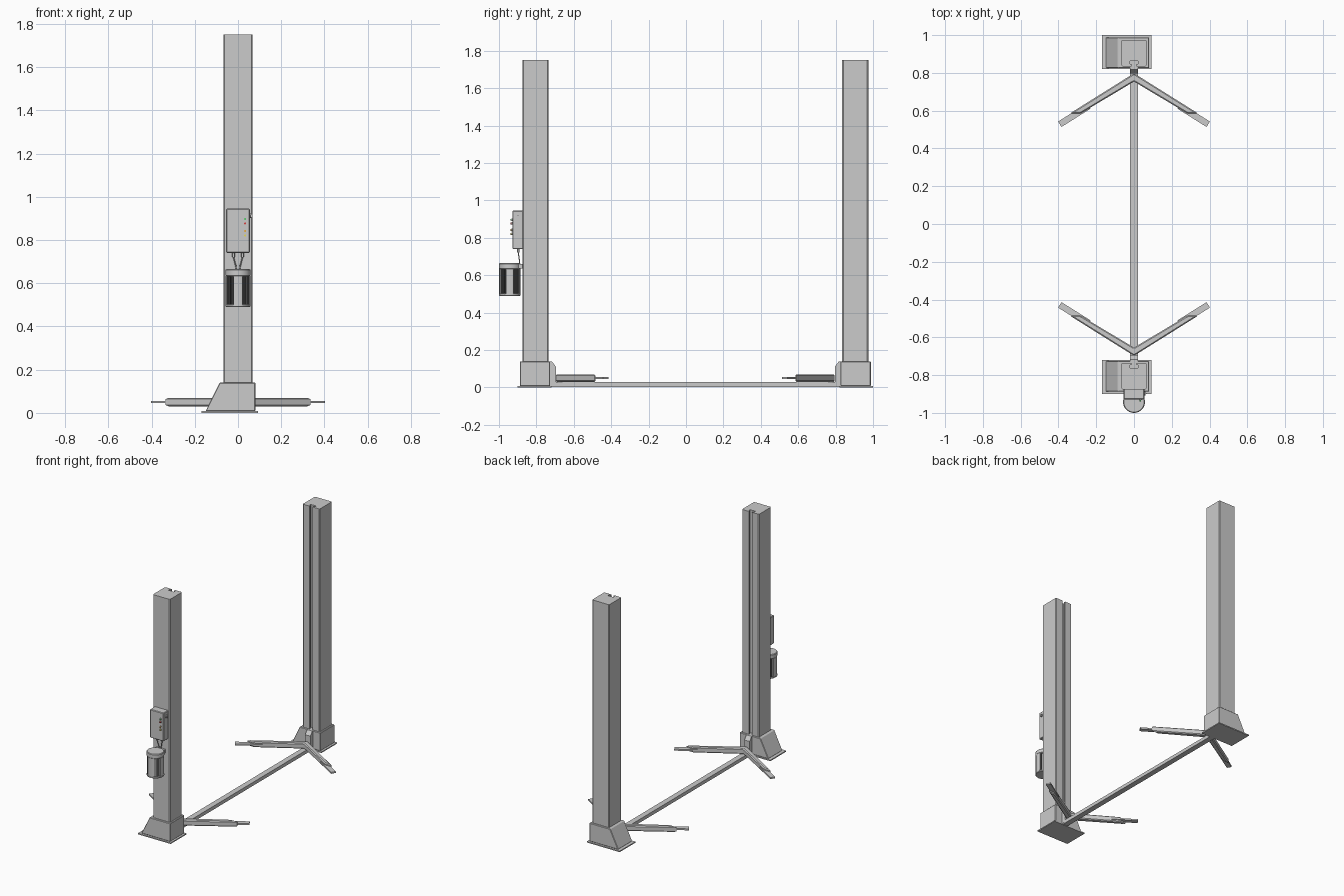
import bpy, bmesh, math
from mathutils import Vector

if "Cube" in bpy.data.objects:
    bpy.data.objects.remove(bpy.data.objects["Cube"])

MID = 0.05  # the two columns mirror about this y plane


def finish(name, bm, bevel=0, smooth=False, color=None):
    bmesh.ops.recalc_face_normals(bm, faces=bm.faces)
    me = bpy.data.meshes.new(name)
    bm.to_mesh(me)
    bm.free()
    ob = bpy.data.objects.new(name, me)
    bpy.context.collection.objects.link(ob)
    if bevel:
        b = ob.modifiers.new("bevel", 'BEVEL')
        b.width, b.segments = bevel, 1
    if smooth:
        bpy.context.view_layer.objects.active = ob
        ob.select_set(True)
        bpy.ops.object.shade_smooth_by_angle()
        ob.select_set(False)
    if color:
        mat = bpy.data.materials.new(name)
        mat.diffuse_color = color
        mat.use_nodes = True
        mat.node_tree.nodes["Principled BSDF"].inputs["Base Color"].default_value = mat.diffuse_color
        me.materials.append(mat)
    return ob


def loft(name, rings, **kw):
    bm = bmesh.new()
    loops = [[bm.verts.new(p) for p in r] for r in rings]
    n = len(loops[0])
    for a, b in zip(loops, loops[1:]):
        for i in range(n):
            bm.faces.new((a[i], a[(i + 1) % n], b[(i + 1) % n], b[i]))
    bm.faces.new(loops[0])
    bm.faces.new(loops[-1])
    return finish(name, bm, **kw)


def prism(name, pts, z0, z1, **kw):
    return loft(name, [[(x, y, z) for x, y in pts] for z in (z0, z1)], **kw)


def rect(x0, x1, y0, y1):
    return [(x0, y0), (x1, y0), (x1, y1), (x0, y1)]


def box(name, x0, x1, y0, y1, z0, z1, **kw):
    return prism(name, rect(x0, x1, y0, y1), z0, z1, **kw)


def rod(name, a, b, r, seg=16, **kw):
    a, b = Vector(a), Vector(b)
    q = (b - a).to_track_quat('Z', 'Y')
    ring = [q @ Vector((r * math.cos(t), r * math.sin(t), 0))
            for t in (2 * math.pi * i / seg for i in range(seg))]
    return loft(name, [[p + c for p in ring] for c in (a, b)], smooth=True, **kw)


for side, s in (("front", -1), ("back", 1)):
    Y = lambda d: MID + s * d

    # Column with T slot on the inner face
    half = [(0.012, .785), (.062, .785), (.068, .791), (.068, .919), (.062, .925)]
    half = [(.022, .812), (.022, .797), (.012, .797)] + half
    prof = half + [(-x, d) for x, d in reversed(half)]
    prism(side + "_column", [(x, Y(d)) for x, d in prof], 0.007, 1.75)

    # Floor plate and sloped foot shell
    box(side + "_floor_plate", -.17, .092, Y(.77), Y(.95), 0, .008)
    rings = [[(x, Y(d), z) for x, d in rect(x0, .08, .776, .938)]
             for x0, z in ((-.15, .008), (-.085, .14))]
    loft(side + "_foot_shell", rings, bevel=.003)

    # Lifting carriage with chamfered top
    cp = [(.80, .01), (.746, .01), (.746, .112), (.768, .14), (.80, .14)]
    loft(side + "_carriage", [[(x, Y(d), z) for d, z in cp] for x in (-.021, .021)])

    # V-shaped outer arms, ends cut parallel to x
    k = .245 / .39
    arm = [(0, .748), (.34, .535), (.283, .535), (0, .704)]
    arm = arm + [(-x, d) for x, d in (arm[2], arm[1])]
    prism(side + "_arms", [(x, Y(d)) for x, d in arm], .03, .07, bevel=.006)

    # Flat extension arms
    for name, m in (("left", -1), ("right", 1)):
        along = Vector((.39, -.245)).normalized()
        across = Vector((-along.y, along.x)) * .017
        p0, p1 = Vector((.24, .725 - .24 * k)), Vector((.393, .725 - .393 * k))
        pts = [p0 - across, p1 - across, p1 + across, p0 + across]
        prism(f"{side}_{name}_extension", [(m * p.x, Y(p.y)) for p in pts], .045, .056)

# Cross beam along the floor
box("cross_beam", -.02, .02, -.73, .83, .003, .028)

# Control box with buttons and side switch
box("control_box", -.055, .055, -.928, -.87, .74, .945, bevel=.004)
for name, z, c in (("green", .897, (.1, .6, .15, 1)), ("red", .877, (.7, .05, .05, 1)),
                   ("orange", .842, (.8, .4, .05, 1)), ("yellow", .821, (.8, .7, .1, 1))):
    rod(name + "_button_collar", (.033, -.925, z), (.033, -.933, z), .007)
    rod(name + "_button", (.033, -.93, z), (.033, -.939, z), .005, color=c)
rod("side_switch", (.05, -.898, .912), (.061, -.898, .912), .011)
box("side_switch_grip", .058, .066, -.901, -.895, .903, .921)

# Motor: core, end caps, solid ribs and cooling fins
CY, R = -.942, .058
rod("motor_core", (0, CY, .495), (0, CY, .64), .049, 32)
rod("motor_top_cap", (0, CY, .632), (0, CY, .665), R, 32, bevel=.004)
rod("motor_bottom_cap", (0, CY, .49), (0, CY, .502), R, 32, bevel=.003)


def sector(name, a0, a1, r, **kw):
    ang = [math.radians(a0 + (a1 - a0) * i / 4) for i in range(5)]
    pts = [(q * math.cos(t), CY + q * math.sin(t))
           for q, seq in ((.045, ang), (r, ang[::-1])) for t in seq]
    return prism(name, pts, .50, .634, **kw)


for i in range(4):
    c = i * 90
    sector(f"motor_rib_{i}", c - 21, c + 21, R)
    for j in range(6):
        a = c + 27 + j * 7.2
        sector(f"motor_fin_{i}_{j}", a - 1.5, a + 1.5, .056, color=(.12, .12, .12, 1))
box("motor_bracket", -.035, .035, -.91, -.87, .635, .66)

# Cables between control box and motor
for name, m in (("left", -1), ("right", 1)):
    rod(name + "_cable_gland", (m * .021, -.897, .742), (m * .021, -.897, .722), .006)
    cu = bpy.data.curves.new(name + "_cable", 'CURVE')
    cu.dimensions, cu.bevel_depth, cu.bevel_resolution = '3D', .003, 2
    sp = cu.splines.new('POLY')
    path = [(m * .021, -.897, .725), (m * .018, -.895, .71), (m * .009, -.89, .675), (m * .008, -.892, .65)]
    sp.points.add(len(path) - 1)
    for p, co in zip(sp.points, path):
        p.co = (*co, 1)
    bpy.context.collection.objects.link(bpy.data.objects.new(name + "_cable", cu))
